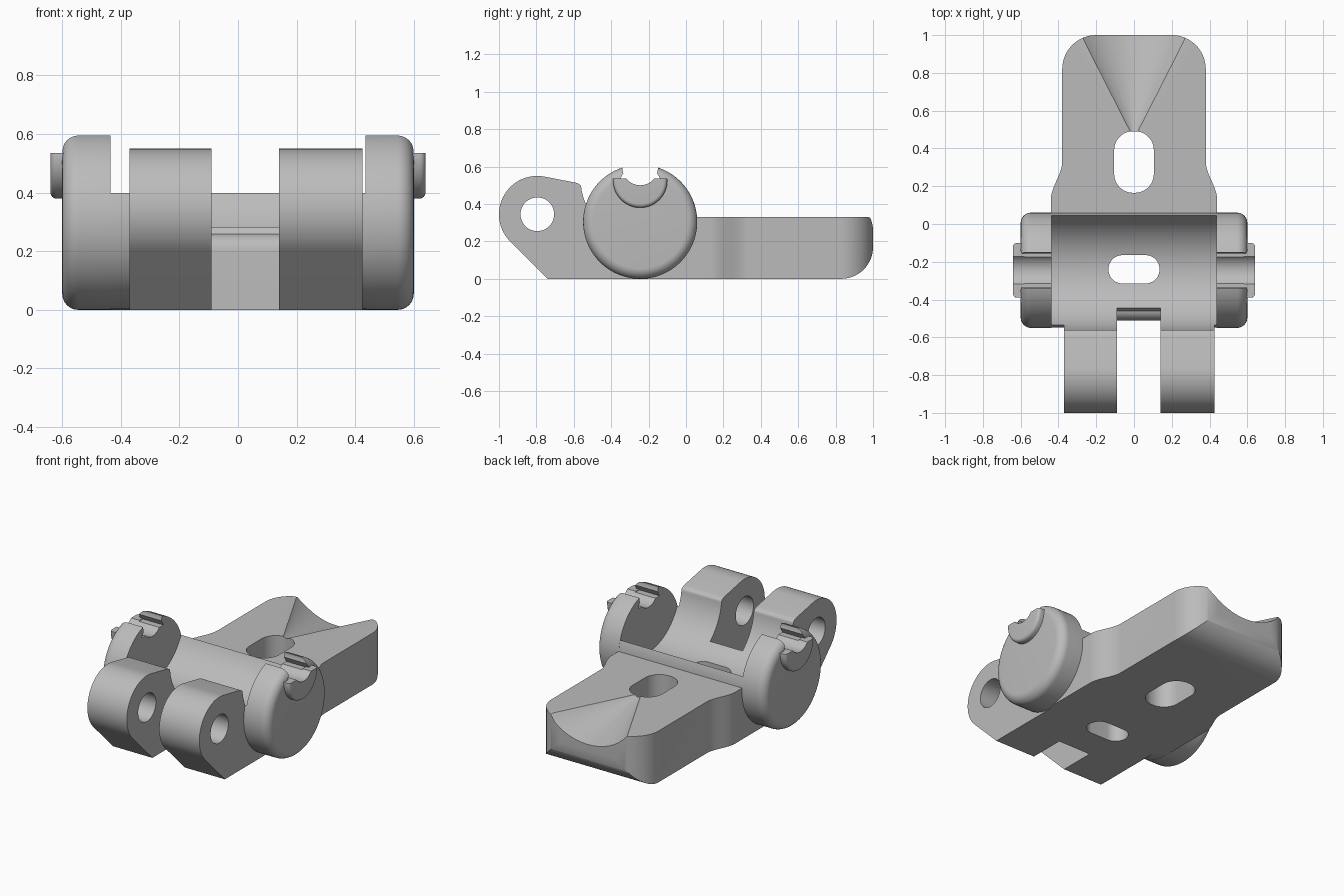
import bpy, bmesh, math
from mathutils import Vector

if "Cube" in bpy.data.objects:
    bpy.data.objects.remove(bpy.data.objects["Cube"])

grey = bpy.data.materials.new("Light grey")
grey.use_nodes = True
grey.diffuse_color = (0.5, 0.5, 0.5, 1)
grey.node_tree.nodes["Principled BSDF"].inputs["Base Color"].default_value = (0.5, 0.5, 0.5, 1)


def arc(cx, cy, r, a0, a1, n=16):
    return [(cx + r * math.cos(math.radians(a0 + (a1 - a0) * i / n)),
             cy + r * math.sin(math.radians(a0 + (a1 - a0) * i / n))) for i in range(n + 1)]


def finish(name, bm):
    bmesh.ops.remove_doubles(bm, verts=bm.verts, dist=0.0005)
    bmesh.ops.recalc_face_normals(bm, faces=bm.faces)
    mesh = bpy.data.meshes.new(name)
    bm.to_mesh(mesh)
    bm.free()
    mesh.materials.append(grey)
    ob = bpy.data.objects.new(name, mesh)
    bpy.context.collection.objects.link(ob)
    return ob


def extrude(name, pts, a, b, axis):
    """Prism: axis x takes (y, z) points, axis z takes (x, y) points."""
    bm = bmesh.new()
    place = (lambda p: (a, p[0], p[1])) if axis == "x" else (lambda p: (p[0], p[1], a))
    face = bm.faces.new([bm.verts.new(place(p)) for p in pts])
    made = bmesh.ops.extrude_face_region(bm, geom=[face])["geom"]
    step = Vector((b - a, 0, 0)) if axis == "x" else Vector((0, 0, b - a))
    bmesh.ops.translate(bm, vec=step, verts=[v for v in made if isinstance(v, bmesh.types.BMVert)])
    return finish(name, bm)


def rod(name, y, z, r, a, b, n=96):
    return extrude(name, arc(y, z, r, 0, 360, n)[:-1], a, b, "x")


def slot(name, hx, hy, cy, r):
    pts = []
    for sx, sy, a in ((1, 1, 0), (-1, 1, 90), (-1, -1, 180), (1, -1, 270)):
        pts += arc(sx * (hx - r), cy + sy * (hy - r), r, a, a + 90, 12)
    return extrude(name, pts, -0.2, 0.9, "z")


def combine(ob, tool, operation):
    """Apply a boolean and discard its tool."""
    mod = ob.modifiers.new(operation, "BOOLEAN")
    mod.operation, mod.object, mod.solver = operation, tool, "EXACT"
    bpy.context.view_layer.update()
    graph = bpy.context.evaluated_depsgraph_get()
    mesh = bpy.data.meshes.new_from_object(ob.evaluated_get(graph))
    ob.modifiers.clear()
    ob.data = mesh
    bpy.data.objects.remove(tool)


def smooth(ob):
    bpy.ops.object.select_all(action="DESELECT")
    ob.select_set(True)
    bpy.context.view_layer.objects.active = ob
    bpy.ops.object.shade_smooth_by_angle(angle=math.radians(30))


# Plate: waisted outline with rounded far corners
AXLE_Y = -0.245
half = [(0.44, AXLE_Y)]
for i in range(13):
    t = i / 12
    half.append((0.44 - 0.06 * t * t * (3 - 2 * t), 0.13 + 0.2 * t))
half += arc(0.2, 0.82, 0.18, 0, 90)
body = extrude("bracket_body", half + [(-x, y) for x, y in reversed(half)], 0, 0.33, "z")

# Rounded lower edge at the far end
side = [(-0.5, 0)] + arc(0.83, 0.17, 0.17, -90, 0) + arc(0.97, 0.30, 0.03, 0, 90, 6) + [(-0.5, 0.33)]
combine(body, extrude("side_profile", side, -0.7, 0.7, "x"), "INTERSECT")

# Conical scoop in the top, widening to the far end
bm = bmesh.new()
tip = Vector((0, 0.45, 0.33))
ring = [bm.verts.new(tip + (Vector((x, 1, z)) - tip) * 1.2)
        for x, z in arc(0, 0.597, 0.387, 0, 360, 96)[:-1]]
apex = bm.verts.new(tip)
bm.faces.new(ring)
for i, v in enumerate(ring):
    bm.faces.new((v, ring[i - 1], apex))
combine(body, finish("scoop", bm), "DIFFERENCE")

# Hub and hinge knuckles
combine(body, rod("hub", AXLE_Y, 0.305, 0.304, -0.44, 0.44), "UNION")
knuckle = [(-0.2, 0), (-0.74, 0)] + arc(-0.795, 0.345, 0.205, 225, 80, 40)
knuckle += arc(-0.6, 0.465, 0.05, 80, 0, 8) + [(-0.5, 0.4), (-0.2, 0.3)]
combine(body, extrude("knuckles", knuckle, -0.37, 0.425, "x"), "UNION")

# Cradle, hinge gap, pin hole and slots
gap = [(-1.1, -0.1), (-0.51, -0.1), (-0.51, 0.2)] + arc(-0.45, 0.2, 0.06, 180, 100, 8)
gap += [(-0.44, 0.29), (-0.44, 0.8), (-1.1, 0.8)]
for cutter in (rod("cradle", AXLE_Y, 0.53, 0.318, -0.6, 0.6, 128),
               extrude("gap", gap, -0.09, 0.14, "x"),
               rod("pin_hole", -0.795, 0.345, 0.09, -0.6, 0.6, 48),
               slot("plate_slot", 0.105, 0.163, 0.328, 0.1),
               slot("cradle_slot", 0.135, 0.075, -0.24, 0.074)):
    combine(body, cutter, "DIFFERENCE")
smooth(body)


def lathe(name, profile, y, z, n=96):
    """Turn (x, radius) points about an axis along x."""
    bm = bmesh.new()
    rings = [[bm.verts.new((x, y + r * math.cos(i * math.tau / n), z + r * math.sin(i * math.tau / n)))
              for i in range(n)] for x, r in profile]
    for lo, hi in zip(rings, rings[1:]):
        for i in range(n):
            bm.faces.new((lo[i - 1], lo[i], hi[i], hi[i - 1]))
    bm.faces.new(rings[0])
    bm.faces.new(rings[-1])
    return finish(name, bm)


def notch():
    """Keyhole opening that narrows between the lips."""
    pts = arc(AXLE_Y, 0.595, 0.095, 180, 360, 24)
    pts += [(AXLE_Y + 0.085, 0.61), (AXLE_Y + 0.085, 0.8), (AXLE_Y - 0.085, 0.8), (AXLE_Y - 0.085, 0.61)]
    return extrude("notch", pts, -0.9, 0.9, "x")


# Side discs with snap notches and crescent ledges
for label, s in (("left", 1), ("right", -1)):
    rim = [(s * 0.436, 0.305)] + [(s * x, r) for x, r in arc(0.545, 0.25, 0.055, 90, 0, 10)]
    disc = lathe(label + "_disc", rim, AXLE_Y, 0.305)
    combine(disc, notch(), "DIFFERENCE")
    under = [(AXLE_Y + y, z) for y, z in ((-0.11, 0.53), (0.11, 0.53), (0.09, 0.565), (-0.09, 0.565))]
    combine(disc, extrude("undercut", under, -0.9, 0.9, "x"), "DIFFERENCE")
    smooth(disc)
    edge = [(s * 0.58, 0.145)] + [(s * x, r) for x, r in arc(0.62, 0.125, 0.02, 90, 0, 6)]
    ledge = lathe(label + "_crescent_ledge", edge, AXLE_Y, 0.525, 64)
    combine(ledge, notch(), "DIFFERENCE")
    top = [(-0.6, 0.535), (0.2, 0.535), (0.2, 0.8), (-0.6, 0.8)]
    combine(ledge, extrude("flat_top", top, -0.9, 0.9, "x"), "DIFFERENCE")
    smooth(ledge)
